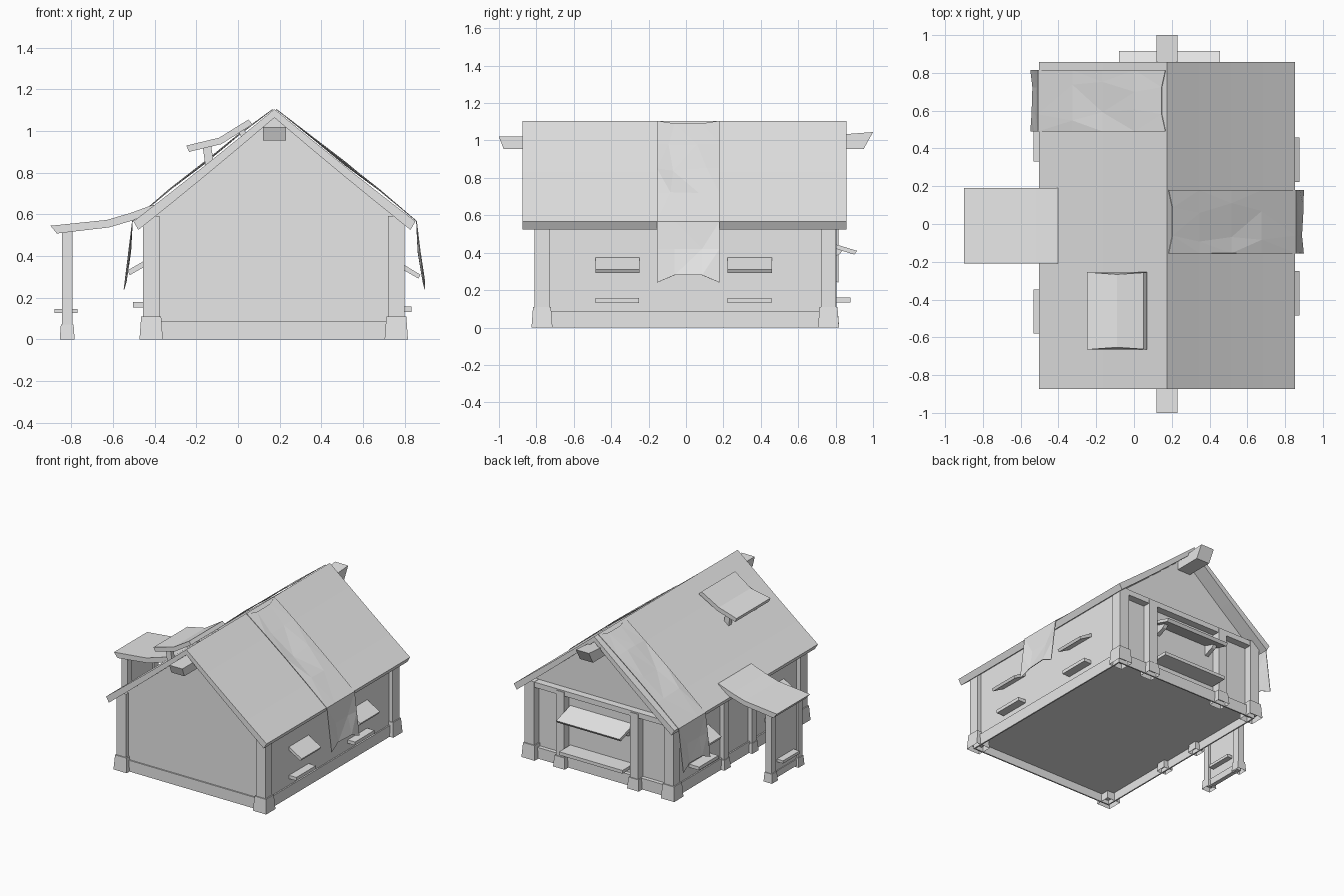
import bpy, bmesh, math, random

cube = bpy.data.objects.get("Cube")
if cube:
    bpy.data.objects.remove(cube, do_unlink=True)
random.seed(4)

grey = bpy.data.materials.new("light_grey")
grey.use_nodes = True
grey.diffuse_color = (0.8, 0.8, 0.8, 1)
grey.node_tree.nodes["Principled BSDF"].inputs["Base Color"].default_value = (0.8, 0.8, 0.8, 1)

MID = 0.175      # ridge line in x
HALF = 0.677     # half width of the roof


def finish(name, bm):
    bmesh.ops.recalc_face_normals(bm, faces=bm.faces)
    me = bpy.data.meshes.new(name)
    bm.to_mesh(me)
    bm.free()
    me.materials.append(grey)
    ob = bpy.data.objects.new(name, me)
    bpy.context.collection.objects.link(ob)
    return ob


def prism(name, pts, a, b, axis="y", bow=0.0):
    """Extrude a profile (x,z) along y, or (y,z) along x; bow pulls inner points in."""
    bm = bmesh.new()
    rings = []
    us = [u for u, v in pts]
    lo, hi = min(us), max(us)
    for t, s in ((a, 1), (b, -1)):
        ring = []
        for u, v in pts:
            w = t + s * bow * math.sin(math.pi * (u - lo) / (hi - lo))
            ring.append(bm.verts.new((u, w, v) if axis == "y" else (w, u, v)))
        rings.append(ring)
    n = len(pts)
    bm.faces.new(rings[0])
    bm.faces.new(rings[1])
    for i in range(n):
        j = (i + 1) % n
        bm.faces.new((rings[0][i], rings[0][j], rings[1][j], rings[1][i]))
    return finish(name, bm)


def box(name, x0, x1, y0, y1, z0, z1, flare=0.0, hollow=False):
    """Box whose foot may be wider than its top, and open underneath."""
    bm = bmesh.new()
    bmesh.ops.create_cube(bm, size=1)
    if hollow:
        low = [f for f in bm.faces if f.normal.z < -0.5]
        bmesh.ops.delete(bm, geom=low, context="FACES_ONLY")
    for v in bm.verts:
        f = flare if v.co.z < 0 else 0
        v.co.x = x1 + f if v.co.x > 0 else x0 - f
        v.co.y = y1 + f if v.co.y > 0 else y0 - f
        v.co.z = z1 if v.co.z > 0 else z0
    return finish(name, bm)


def post(name, x, y, w, top, foot):
    h = w / 2
    box(name, x - h, x + h, y - h, y + h, 0.03, top)
    g = w * 0.6
    box(name + "_foot", x - g, x + g, y - g, y + g, 0, foot, w * 0.1, True)


def roof_z(d):
    return 1.105 - 0.796 * d - 0.005 * math.sin(math.pi * min(d / HALF, 1))


# Walls over a raised floor, with a plinth board round the foot
prism("house_walls", [(-0.42, 0.06), (0.77, 0.06), (0.77, 0.59), (MID, 1.064), (-0.42, 0.59)], -0.78, 0.745)
for y in (-0.792, 0.765):
    box("plinth_end", -0.435, 0.785, y, y + 0.01, 0, 0.085)
for x in (-0.435, 0.775):
    box("plinth_side", x, x + 0.01, -0.785, 0.77, 0, 0.085)
box("plinth_back_ledge", -0.43, 0.78, 0.74, 0.77, 0.07, 0.085)

# Roof shell with a very slight sag
ds = [HALF * i / 4 for i in range(5)]
top = [(MID + d, roof_z(d)) for d in ds]
under = [(MID + d * 0.965, roof_z(d) - 0.041) for d in reversed(ds)]
mirror = lambda pts: [(2 * MID - x, z) for x, z in pts]
profile = top + under + mirror(under[:-1])[::-1] + mirror(top[1:])[::-1]
prism("roof", profile, -0.873, 0.858)

# Ridge beam ends
prism("front_ridge_beam", [(-1.0, 1.02), (-0.77, 1.02), (-0.77, 0.955), (-0.975, 0.955)], 0.12, 0.23, "x")
prism("back_ridge_beam", [(1.0, 1.045), (0.74, 1.025), (0.74, 0.955), (0.95, 0.955)], 0.12, 0.23, "x")

# Corner posts, back posts and side posts
for x in (-0.417, 0.76):
    for y in (-0.77, 0.762):
        post("corner_post", x, y, 0.08, 0.592, 0.11)
for x in (-0.125, 0.5):
    post("back_post", x, 0.77, 0.07, 0.58, 0.085)
for y in (-0.175, 0.16):
    post("side_post", -0.425, y, 0.055, 0.58, 0.075)
box("back_cross_beam", -0.42, 0.77, 0.73, 0.8, 0.55, 0.59)

# Back awning, counter and brackets
prism("back_awning", [(0.74, 0.463), (0.915, 0.41), (0.9, 0.39), (0.74, 0.44)], -0.08, 0.455, "x")
box("back_counter", -0.08, 0.455, 0.73, 0.88, 0.135, 0.16)
for x in (-0.045, 0.395):
    prism("awning_bracket", [(0.74, 0.445), (0.84, 0.415), (0.82, 0.39), (0.74, 0.36)], x, x + 0.03, "x")

# Side awnings and sills
for y in (-0.485, 0.222):
    prism("left_awning", [(0.76, 0.38), (0.876, 0.31), (0.866, 0.292), (0.76, 0.352)], y, y + 0.237)
    box("left_sill", 0.75, 0.832, y, y + 0.235, 0.131, 0.157)
for y in (-0.58, 0.33):
    prism("right_awning", [(-0.41, 0.4), (-0.531, 0.33), (-0.52, 0.308), (-0.41, 0.37)], y, y + 0.232)
    box("right_sill", -0.505, -0.41, y, y + 0.232, 0.153, 0.178)

# Porch
prism("porch_roof", [(-0.9, 0.545), (-0.63, 0.573), (-0.52, 0.605), (-0.41, 0.645), (-0.36, 0.64),
                     (-0.5, 0.572), (-0.62, 0.537), (-0.87, 0.508)], -0.21, 0.19)
for y in (-0.17, 0.15):
    post("porch_post", -0.82, y, 0.051, 0.53, 0.07)
box("porch_panel", -0.83, -0.81, -0.17, 0.15, 0.02, 0.53)
box("porch_panel_rail", -0.836, -0.804, -0.17, 0.15, 0.01, 0.06)
box("porch_sill", -0.882, -0.77, -0.11, 0.09, 0.125, 0.146)

# Raised roof hatch on struts
prism("roof_hatch", [(-0.248, 0.93), (-0.09, 0.968), (0.05, 1.055), (0.07, 1.032),
                     (-0.08, 0.937), (-0.235, 0.9)], -0.665, -0.255, "y", 0.012)
for y in (-0.63, -0.325):
    prism("hatch_front_strut", [(-0.17, 0.93), (-0.13, 0.935), (-0.115, 0.84), (-0.155, 0.82)], y, y + 0.035)
    prism("hatch_back_strut", [(0.0, 1.0), (0.02, 1.015), (0.045, 0.985), (0.02, 0.965)], y, y + 0.035)


# Cloths laid over each slope and hanging past the eave
def cloth(name, side, y0, y1):
    bm = bmesh.new()
    rows = [0.008, 0.17, 0.34, 0.5, 0.682, 0.7, 0.722]
    cols = [0, 0.28, 0.72, 1]
    grid = []
    for i, d in enumerate(rows):
        line = []
        for j, f in enumerate(cols):
            inner = j in (1, 2)
            y, dd = y0 + (y1 - y0) * f, d
            if i < 5:
                z = roof_z(d) + 0.005 + (0 if inner else 0.014 * math.sin(math.pi * d / HALF))
                if inner and 0 < i < 4:
                    z += random.uniform(0.0, 0.018)
                    y += random.uniform(-0.04, 0.04)
                if inner and i == 0:
                    dd += 0.02
                    z -= 0.014
            else:
                z = 0.42 if i == 5 else (0.28 if inner else 0.24)
                dd += random.uniform(-0.012, 0.0) if inner else 0
            line.append(bm.verts.new((MID + side * dd, y, z)))
        grid.append(line)
    for i in range(len(rows) - 1):
        for j in range(len(cols) - 1):
            bm.faces.new((grid[i][j], grid[i][j + 1], grid[i + 1][j + 1], grid[i + 1][j]))
    bmesh.ops.triangulate(bm, faces=bm.faces)
    ob = finish(name, bm)
    sol = ob.modifiers.new("thickness", "SOLIDIFY")
    sol.thickness = 0.004
    sol.offset = 0


cloth("left_cloth", 1, -0.155, 0.18)
cloth("right_cloth", -1, 0.49, 0.815)
